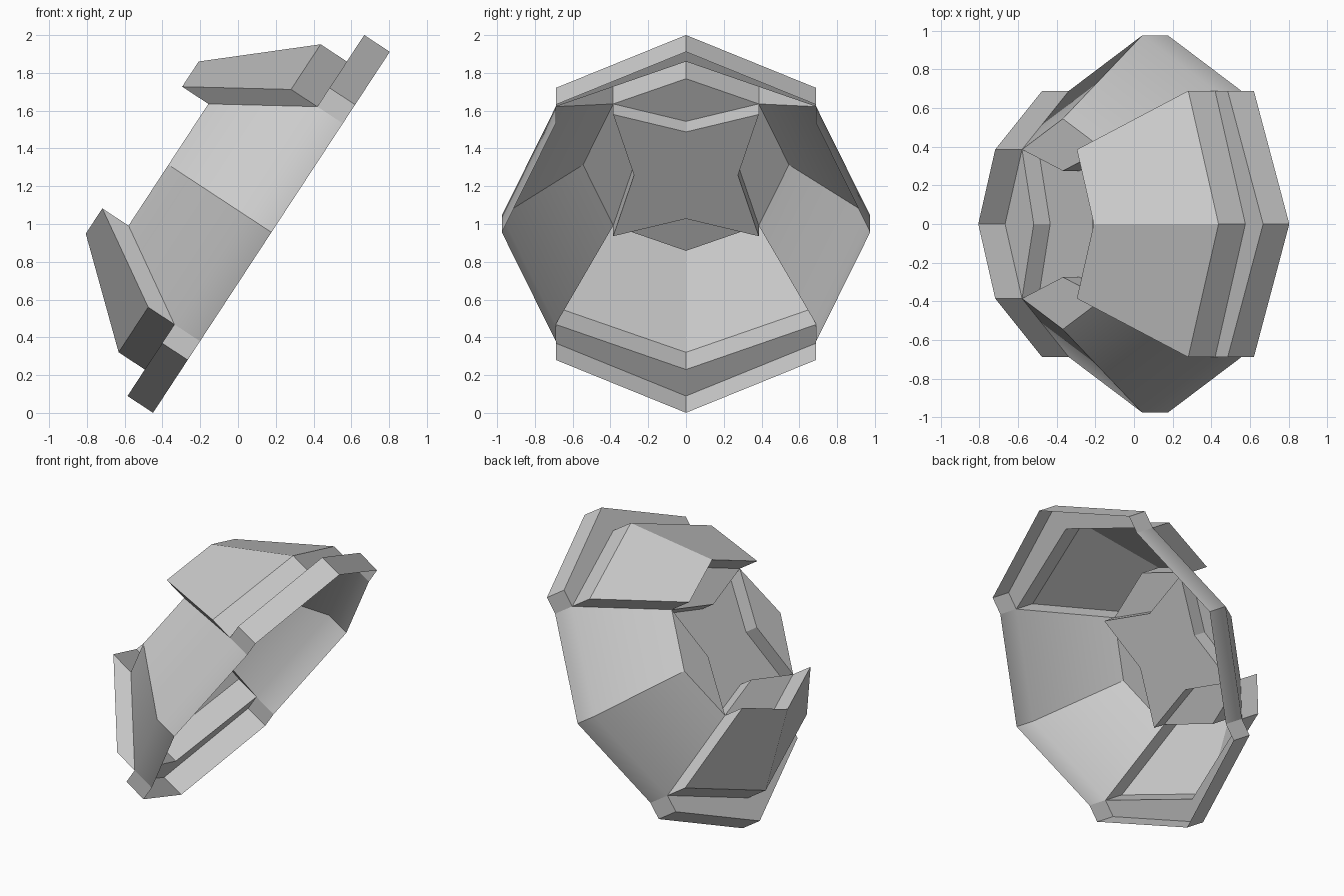
import bpy, bmesh
from math import sin, cos, radians
from mathutils import Matrix, Vector

if "Cube" in bpy.data.objects:
    bpy.data.objects.remove(bpy.data.objects["Cube"])

# Local frame: u runs up the rim, y sideways, w along the bowl axis away from the rim
TILT = radians(33.26)
U = Vector((sin(TILT), 0, cos(TILT)))
W = Vector((-cos(TILT), 0, sin(TILT)))
CENTRE = Vector((0.177, 0, 0.956))

RIM, CAP, STAR = 0.975, 0.545, 0.275       # radii
W_RIM, W_CAP, W_FLOOR = 0.162, 0.652, 0.55  # depths along the axis
LIFT, STRETCH = 0.166, 1.172               # raised panels and rim flanges
RAISED = (7, 0, 3, 4)                      # segments at top and bottom

bm = bmesh.new()


def p(k, r, w, stretch=1.0):
    a = radians(45 * k)
    return CENTRE + U * (r * cos(a) * stretch) + Vector((0, r * sin(a), 0)) + W * w


def face(points):
    return bm.faces.new([bm.verts.new(q) for q in points])


def strip(k, a, b):
    """Quad across segment k between ring a and ring b."""
    face([p(k, *a), p(k + 1, *a), p(k + 1, *b), p(k, *b)])


for k in range(8):
    if k in RAISED:
        # flange, ledge and raised hollow panel
        path = [(RIM, 0, STRETCH), (RIM, W_RIM, STRETCH), (RIM, W_RIM),
                (RIM, W_RIM + LIFT), (CAP, W_CAP + LIFT), (CAP, W_CAP)]
    else:
        # plain side: rim band and sloping wall
        path = [(RIM, 0), (RIM, W_RIM), (CAP, W_CAP)]
    for a, b in zip(path, path[1:]):
        strip(k, a, b)

    if k % 2:
        # end walls of flange and panel
        face([p(k, RIM, 0), p(k, RIM, 0, STRETCH), p(k, RIM, W_RIM, STRETCH), p(k, RIM, W_RIM)])
        face([p(k, RIM, W_RIM), p(k, RIM, W_RIM + LIFT), p(k, CAP, W_CAP + LIFT), p(k, CAP, W_CAP)])
    else:
        # flat diamond between the cap edge and the star recess
        face([p(k - 1, CAP, W_CAP), p(k, CAP, W_CAP), p(k + 1, CAP, W_CAP), p(k, STAR, W_CAP)])

# four-pointed star recess: walls and floor
star = [CAP if k % 2 else STAR for k in range(8)]
for k in range(8):
    j = (k + 1) % 8
    face([p(k, star[k], W_CAP), p(j, star[j], W_CAP), p(j, star[j], W_FLOOR), p(k, star[k], W_FLOOR)])
face([p(k, star[k], W_FLOOR) for k in range(8)])

bmesh.ops.remove_doubles(bm, verts=bm.verts, dist=0.001)
bmesh.ops.recalc_face_normals(bm, faces=bm.faces)
# make sure the normals point out of the bowl
floor_face = max(bm.faces, key=lambda f: len(f.verts))
if floor_face.normal.dot(W) < 0:
    bmesh.ops.reverse_faces(bm, faces=bm.faces)

# crisp edges everywhere except the side rim bands, which blend into the walls
for f in bm.faces:
    f.smooth = True
soft = [(p(k, RIM, W_RIM) + p(k + 1, RIM, W_RIM)) / 2 for k in range(8) if k not in RAISED]
for e in bm.edges:
    mid = (e.verts[0].co + e.verts[1].co) / 2
    e.smooth = any((mid - s).length < 0.01 for s in soft)

mesh = bpy.data.meshes.new("faceted_shell")
bm.to_mesh(mesh)
bm.free()
shell = bpy.data.objects.new("faceted_shell", mesh)
bpy.context.collection.objects.link(shell)
